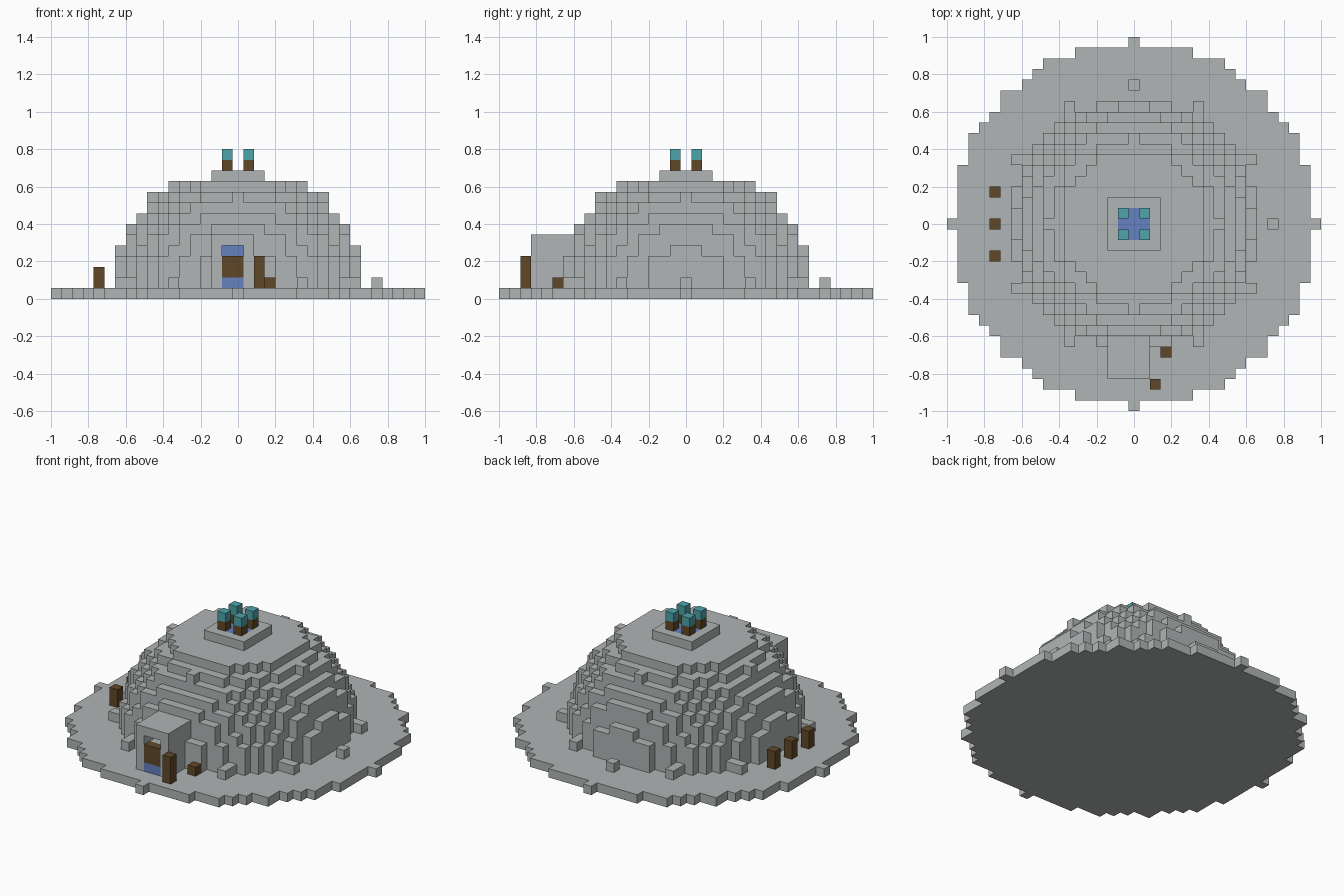
import bpy
import bmesh
from mathutils import Vector

cube = bpy.data.objects.get("Cube")
if cube:
    bpy.data.objects.remove(cube, do_unlink=True)

U = 2 / 35  # size of one block


def material(name, rgb):
    m = bpy.data.materials.new(name)
    m.use_nodes = True
    m.diffuse_color = (*rgb, 1)
    m.node_tree.nodes["Principled BSDF"].inputs["Base Color"].default_value = (*rgb, 1)
    return m


stone = material("stone_grey", (0.44, 0.46, 0.46))
wood = material("wood_brown", (0.117, 0.064, 0.022))
teal = material("teal", (0.075, 0.37, 0.40))
blue = material("blue", (0.13, 0.22, 0.52))


def box(x0, x1, y0, y1, z0, z1):
    """Block cells in an inclusive range."""
    return {(x, y, z) for x in range(x0, x1 + 1)
            for y in range(y0, y1 + 1) for z in range(z0, z1 + 1)}


def column(x, y, z0, z1):
    return box(x, x, y, y, z0, z1)


# Round ground slab
slab = {c for c in box(-17, 17, -17, 17, 0, 0) if c[0] ** 2 + c[1] ** 2 <= 17 ** 2}

# Stepped dome with a flat top
dome = {(x, y, z) for x, y, z in box(-12, 12, -12, 12, 1, 10)
        if x * x + y * y + (z - 0.5) ** 2 <= 136.5}

# Roof plate with a blue opening, and four capped posts on it
roof_pool = box(-1, 1, -1, 1, 11, 11)
roof_plate = box(-2, 2, -2, 2, 11, 11) - roof_pool
corners = [(x, y) for x in (-1, 1) for y in (-1, 1)]
roof_posts = set().union(*(column(x, y, 12, 12) for x, y in corners))
roof_caps = set().union(*(column(x, y, 13, 13) for x, y in corners))

# Entrance block with a half-height door and a recess above it
door_sill = box(-1, 0, -14, -14, 1, 1)
door = box(-1, 0, -14, -14, 2, 3)
recess = box(-1, 0, -14, -13, 4, 4)
recess_back = box(-1, 0, -12, -12, 4, 4)
porch = box(-2, 1, -14, -8, 1, 5) - door_sill - door - recess - recess_back
dome -= porch | recess_back

# Ring of loose stones
ring = set().union(*(column(sx * a, sy * b, 1, 1) for sx in (-1, 1)
                     for sy in (-1, 1) for a, b in ((6, 11), (11, 6))))
ring |= column(13, 0, 1, 1) | column(0, 13, 1, 1)

# Wooden posts
side_posts = set().union(*(column(-13, y, 1, 2) for y in (-3, 0, 3)))
porch_post = column(2, -15, 1, 3)
stump = column(3, -12, 1, 1)

parts = [
    ("ground_slab", slab, stone), ("dome", dome, stone),
    ("roof_plate", roof_plate, stone), ("roof_pool", roof_pool, blue),
    ("roof_posts", roof_posts, wood), ("roof_caps", roof_caps, teal),
    ("porch", porch, stone), ("door_sill", door_sill, blue),
    ("door", door, wood), ("recess_back", recess_back, blue),
    ("ring_stones", ring, stone), ("side_posts", side_posts, wood),
    ("porch_post", porch_post, wood), ("stump", stump, wood),
]
solid = set().union(*(cells for _, cells, _ in parts))


def build(name, cells, mat):
    """Make a mesh of the exposed block faces only."""
    bm = bmesh.new()
    for cell in cells:
        for axis in range(3):
            for sign in (-1, 1):
                n = Vector((0, 0, 0))
                n[axis] = sign
                if tuple(int(a + b) for a, b in zip(cell, n)) in solid:
                    continue
                u = Vector((0, 0, 0))
                u[(axis + 1) % 3] = 0.5
                v = n.cross(u)
                mid = Vector(cell) + Vector((0, 0, 0.5)) + n / 2
                quad = (mid - u - v, mid + u - v, mid + u + v, mid - u + v)
                bm.faces.new([bm.verts.new(p * U) for p in quad])
    bmesh.ops.remove_doubles(bm, verts=bm.verts[:], dist=U / 100)
    mesh = bpy.data.meshes.new(name)
    bm.to_mesh(mesh)
    bm.free()
    mesh.materials.append(mat)
    bpy.context.collection.objects.link(bpy.data.objects.new(name, mesh))


for part in parts:
    build(*part)
